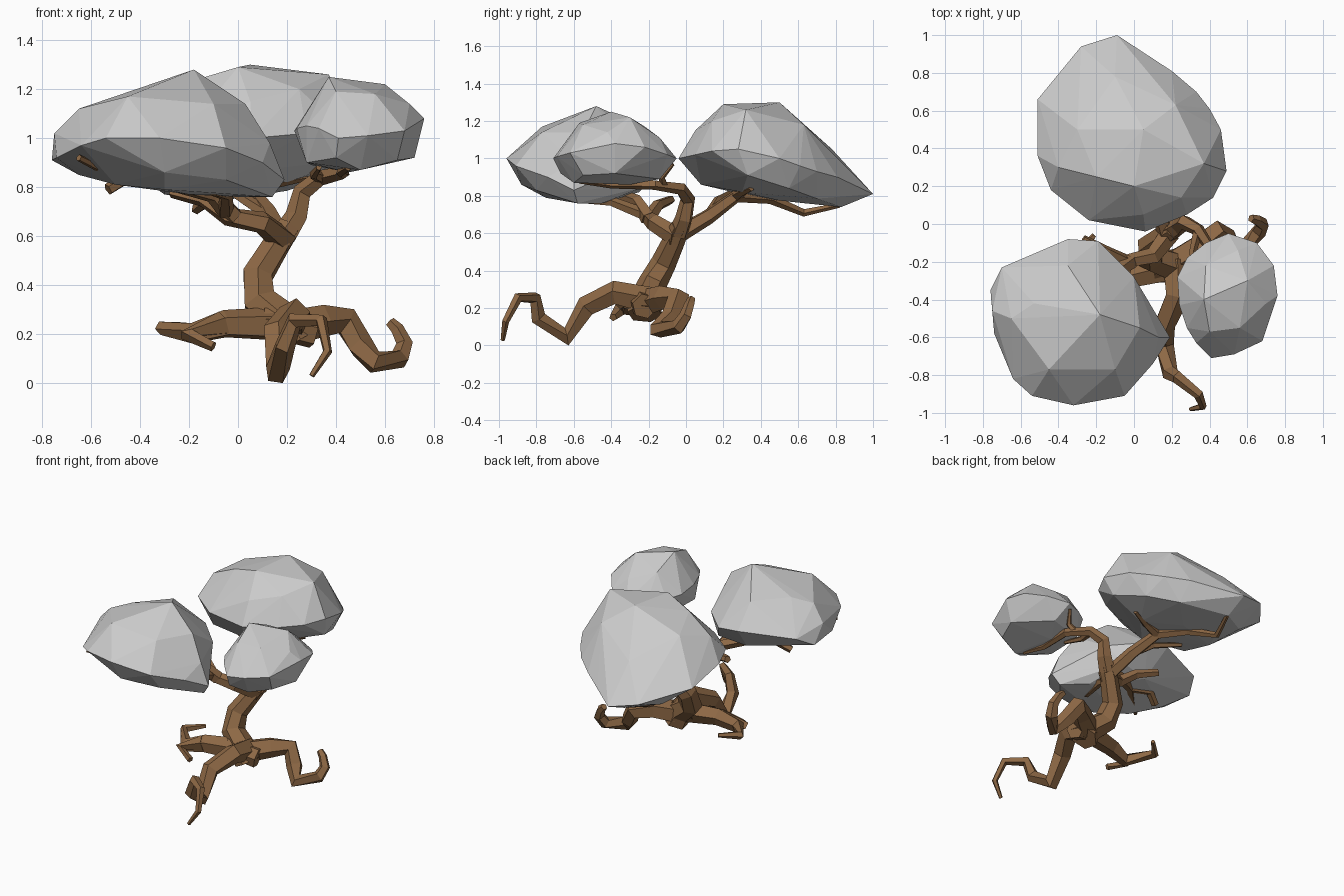
import bpy, bmesh, math
from mathutils import Vector

bark = bpy.data.materials.new("bark")
bark.diffuse_color = (0.27, 0.14, 0.06, 1)


def finish(bm, name, mat=None):
    bmesh.ops.recalc_face_normals(bm, faces=bm.faces)
    me = bpy.data.meshes.new(name)
    bm.to_mesh(me)
    bm.free()
    ob = bpy.data.objects.new(name, me)
    bpy.context.collection.objects.link(ob)
    if mat:
        me.materials.append(mat)


def limb(name, pts, r0, r1, sides=5):
    """Tapered low-poly tube along a crooked path."""
    pts = [Vector(p) for p in pts]
    bm = bmesh.new()
    rings, normal, n = [], None, len(pts)
    for i, p in enumerate(pts):
        a = (p - pts[i - 1]).normalized() if i else Vector()
        b = (pts[i + 1] - p).normalized() if i < n - 1 else Vector()
        t = (a + b).normalized()
        normal = t.orthogonal() if normal is None else normal - t * normal.dot(t)
        normal.normalize()
        side = t.cross(normal)
        r = r0 + (r1 - r0) * i / (n - 1)
        rings.append([bm.verts.new(p + r * (normal * math.cos(k * math.tau / sides)
                      + side * math.sin(k * math.tau / sides))) for k in range(sides)])
    for lo, hi in zip(rings, rings[1:]):
        for k in range(sides):
            j = (k + 1) % sides
            bm.faces.new((lo[k], lo[j], hi[j], hi[k]))
    bm.faces.new(rings[0][::-1])
    bm.faces.new(rings[-1])
    finish(bm, name, bark)


def clump(name, *groups):
    """Faceted foliage mass: hull around rim, crown and underside points."""
    bm = bmesh.new()
    for g in groups:
        for p in g:
            bm.verts.new(p)
    bmesh.ops.convex_hull(bm, input=bm.verts)
    bmesh.ops.delete(bm, geom=[v for v in bm.verts if not v.link_faces], context='VERTS')
    finish(bm, name)


# Trunk
limb("trunk", [(.24, -.22, .17), (.2, -.22, .24), (.09, -.18, .33), (.08, -.12, .44),
               (.16, -.06, .57), (.21, -.03, .64)], .095, .05, 6)
limb("root_crown", [(.31, -.22, .21), (.22, -.24, .23), (.1, -.25, .245)], .07, .065, 6)

# Roots
limb("front_root", [(.22, -.2, .24), (.23, -.38, .28), (.16, -.53, .21), (.16, -.64, .045),
                    (.19, -.79, .15), (.23, -.81, .255), (.34, -.9, .255),
                    (.365, -.965, .13), (.3, -.98, .03)], .075, .012)
limb("right_root", [(.22, -.2, .23), (.34, -.12, .255), (.44, -.04, .25), (.5, -.08, .15),
                    (.56, -.15, .085), (.66, -.04, .1), (.68, 0, .16), (.65, .02, .22),
                    (.62, .03, .25)], .075, .022)
limb("left_root", [(.2, -.23, .24), (-.05, -.29, .24), (-.19, -.31, .2), (-.31, -.16, .225),
                   (-.21, -.06, .235)], .075, .014)
limb("left_root_fork", [(-.06, -.3, .24), (-.2, -.35, .195), (-.1, -.39, .15)], .055, .022)

# Branches under the back clump
limb("back_branch", [(.17, -.05, .59), (.12, .12, .69), (.03, .27, .8), (-.08, .45, .785),
                     (-.17, .63, .71), (-.1, .82, .75)], .05, .014)
limb("back_twig_right", [(.03, .27, .8), (.15, .3, .82), (.28, .35, .84)], .035, .015)
limb("back_twig_left", [(.12, .12, .69), (-.02, .17, .78), (-.2, .24, .82)], .03, .014)

# Branches under the left clump
limb("left_branch", [(.19, -.05, .58), (.1, -.17, .655), (-.04, -.2, .68), (-.14, -.15, .75),
                     (-.27, -.08, .78)], .055, .024)
limb("left_branch_long", [(-.02, -.2, .68), (-.1, -.26, .77), (-.3, -.4, .82),
                          (-.48, -.58, .835), (-.65, -.76, .92)], .045, .014)
limb("left_twig_back", [(-.3, -.4, .82), (-.45, -.38, .84), (-.53, -.42, .79)], .03, .025)
limb("left_twig_front", [(-.05, -.22, .7), (-.05, -.4, .77), (-.1, -.6, .78)], .035, .018)

# Branches under the right clump
limb("right_branch", [(.19, -.04, .6), (.24, -.01, .68), (.265, .01, .78), (.34, -.03, .84),
                      (.43, -.17, .86), (.42, -.4, .86), (.45, -.57, .88)], .055, .014)
limb("right_twig_up", [(.4, -.12, .86), (.44, -.13, .9), (.48, -.07, .97)], .025, .01)
limb("right_twig_front", [(.34, -.03, .84), (.31, -.15, .85), (.33, -.3, .88)], .028, .012)

# Foliage: each with rim, crown, underside
clump("back_foliage",
      [(-.09, 1, .81), (-.28, .94, .85), (-.51, .66, .92), (-.51, .36, .98), (-.44, .18, 1),
       (-.24, .02, 1), (.06, -.04, 1), (.28, .05, 1.02), (.42, .14, 1.04), (.49, .28, 1.05),
       (.46, .5, 1.0), (.4, .61, .96), (.33, .7, .93), (.2, .81, .9), (.06, .9, .86)],
      [(0, .2, 1.29), (.05, .5, 1.3), (.37, .32, 1.26), (-.2, .25, 1.23), (.05, .05, 1.15),
       (-.3, .5, 1.18), (-.1, .78, 1.05), (.22, .63, 1.18), (.25, .14, 1.2),
       (-.4, .3, 1.13)],
      [(-.1, .83, .74), (0, .5, .775), (.2, .3, .82), (-.3, .4, .785), (0, .08, .86),
       (.2, .7, .785), (-.3, .7, .77), (.45, .33, .91), (-.3, .15, .85), (.36, .55, .84)])
clump("left_foliage",
      [(-.76, -.35, .91), (-.75, -.46, 1.02), (-.7, -.23, .98), (-.35, -.08, 1),
       (-.19, -.09, .98), (0, -.28, .97), (.19, -.6, .83), (.1, -.74, .9), (-.05, -.91, .96),
       (-.32, -.96, 1), (-.54, -.91, 1), (-.64, -.82, .97), (-.74, -.58, .92)],
      [(-.18, -.48, 1.28), (-.53, -.42, 1.16), (-.65, -.5, 1.12), (-.45, -.77, 1.17),
       (.03, -.55, 1.14), (-.1, -.77, 1.14), (-.35, -.22, 1.16), (.13, -.6, .98)],
      [(.14, -.58, .76), (0, -.45, .76), (-.65, -.5, .85), (-.3, -.75, .79), (-.3, -.25, .82),
       (-.5, -.65, .81), (-.1, -.22, .85), (-.2, -.55, .77), (-.3, -.88, .86),
       (-.05, -.8, .83)])
clump("right_foliage",
      [(.23, -.28, 1.03), (.28, -.18, 1.02), (.38, -.1, 1), (.5, -.05, 1), (.65, -.1, 1.02),
       (.74, -.22, 1.06), (.76, -.38, 1.08), (.68, -.62, 1.03), (.53, -.69, 1.01),
       (.41, -.71, 1), (.33, -.63, 1.04), (.28, -.55, 1.05), (.24, -.43, 1.04)],
      [(.37, -.4, 1.25), (.6, -.3, 1.22), (.7, -.42, 1.14), (.38, -.22, 1.17),
       (.55, -.14, 1.11), (.56, -.55, 1.18), (.4, -.57, 1.19)],
      [(.3, -.22, .89), (.45, -.3, .86), (.72, -.38, .92), (.55, -.14, .89), (.5, -.6, .87),
       (.28, -.5, .9), (.65, -.55, .91), (.4, -.67, .92)])
